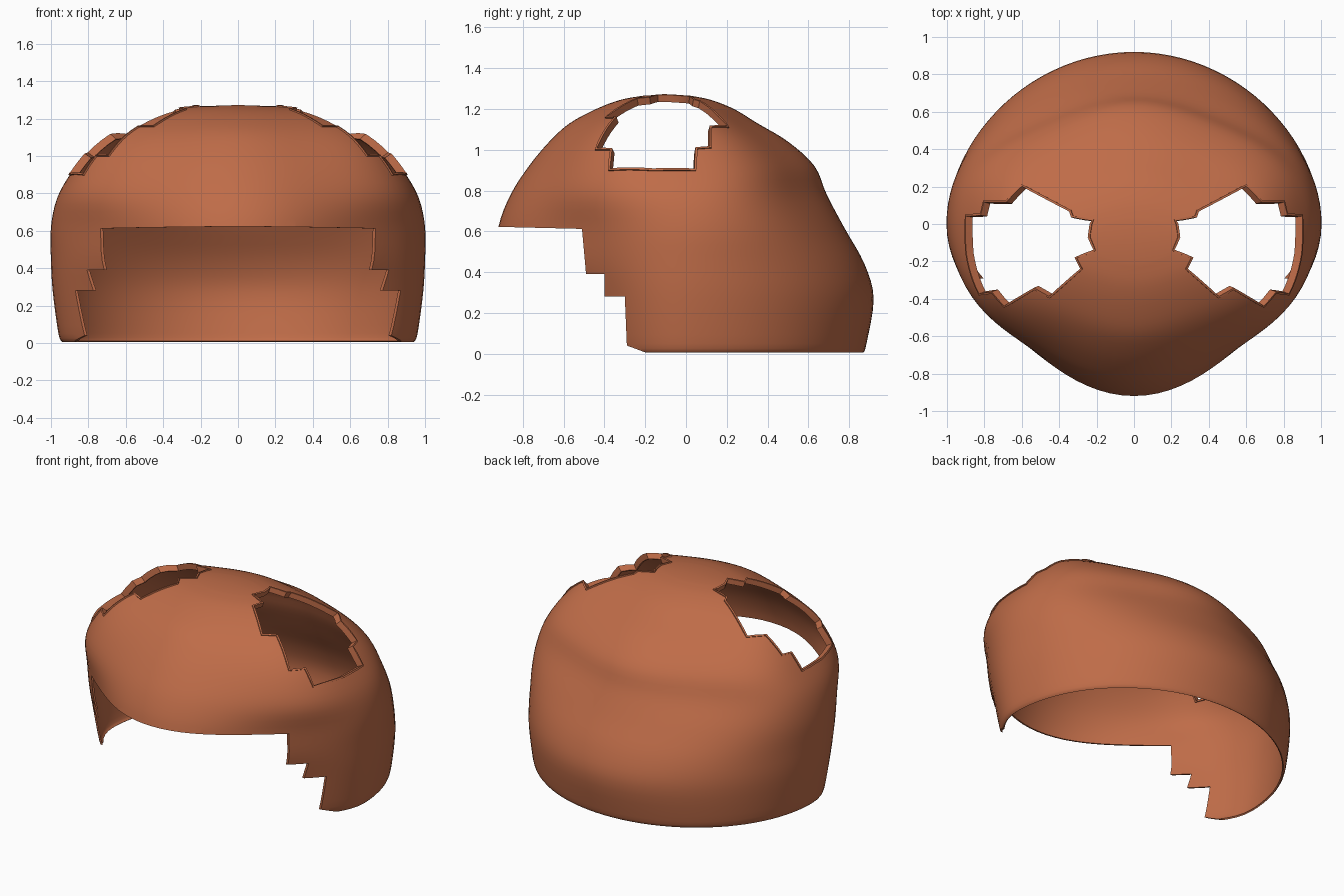
import bpy, bmesh, math
from mathutils import Vector
from mathutils.bvhtree import BVHTree

if "Cube" in bpy.data.objects:
    bpy.data.objects.remove(bpy.data.objects["Cube"])

SEG = 96
mat = bpy.data.materials.new("terracotta")
mat.diffuse_color = (0.52, 0.15, 0.065, 1)
mat.use_nodes = True
mat.node_tree.nodes["Principled BSDF"].inputs["Base Color"].default_value = mat.diffuse_color

# Cross-sections: z, half width, front reach, back reach, centre y,
# front dent, back dent, fullness of the temples
ROWS = [
    (0.005, .94, .86, .87, 0, .19, .0, 0),
    (0.05, .96, .88, .885, 0, .18, .0, 0),
    (0.27, .99, .92, .92, 0, .15, .01, 0),
    (0.44, 1.0, .93, .875, 0, .11, .01, 0),
    (0.62, 1.0, .92, .775, 0, .09, .01, .02),
    (0.78, .965, .86, .69, -.02, .04, .02, .06),
    (0.92, .885, .77, .63, -.04, .01, .01, .08),
    (1.04, .79, .67, .50, -.06, .0, .0, .09),
    (1.13, .69, .57, .35, -.07, .01, .0, .09),
    (1.20, .57, .44, .235, -.08, .03, .03, .06),
    (1.245, .42, .32, .12, -.09, .05, .05, .03),
    (1.265, .22, .21, .02, -.09, .03, .03, 0),
]


def catmull(a, b, c, d, t):
    return tuple(0.5 * (2*q + (r-p)*t + (2*p-5*q+4*r-s)*t*t + (3*q-p-3*r+s)*t**3)
                 for p, q, r, s in zip(a, b, c, d))


def smooth_rows(rows, sub=4):
    out = []
    for i in range(len(rows) - 1):
        a, d = rows[max(i-1, 0)], rows[min(i+2, len(rows)-1)]
        out += [catmull(a, rows[i], rows[i+1], d, k/sub) for k in range(sub)]
    return out + [rows[-1]]


def make_object(name, bm):
    bmesh.ops.recalc_face_normals(bm, faces=bm.faces)
    me = bpy.data.meshes.new(name)
    bm.to_mesh(me)
    bm.free()
    me.materials.append(mat)
    ob = bpy.data.objects.new(name, me)
    bpy.context.collection.objects.link(ob)
    return ob


def finish(ob):
    """Bake modifiers and shade smoothly with crisp edges."""
    bpy.ops.object.select_all(action='DESELECT')
    bpy.context.view_layer.objects.active = ob
    ob.select_set(True)
    for m in list(ob.modifiers):
        bpy.ops.object.modifier_apply(modifier=m.name)
    bpy.ops.object.shade_smooth_by_angle(angle=math.radians(35))


# Domed shell
bm = bmesh.new()
rings = []
for z, w, f, b, cy, df, db, e in smooth_rows(ROWS):
    ring = []
    for i in range(SEG):
        a = 2 * math.pi * i / SEG
        s, c = math.sin(a), math.cos(a)
        reach, dent = (b - cy, db) if s > 0 else (f + cy, df)
        k = 1 + (e * math.cos(2*a) - dent) * math.sin(2*a)**2
        ring.append(bm.verts.new((w*c*k, cy + reach*s*k, z)))
    rings.append(ring)
for lo, hi in zip(rings, rings[1:]):
    for i in range(SEG):
        j = (i+1) % SEG
        bm.faces.new((lo[i], lo[j], hi[j], hi[i]))
tip = bm.verts.new((0, -.09, 1.272))
for i in range(SEG):
    bm.faces.new((rings[-1][i], rings[-1][(i+1) % SEG], tip))
bmesh.ops.recalc_face_normals(bm, faces=bm.faces)
bvh = BVHTree.FromBMesh(bm)
shell = make_object("cap_shell", bm)
solid = shell.modifiers.new("thickness", 'SOLIDIFY')
solid.thickness = 0.01
solid.offset = -1

# Stepped face opening (side outline swept across x)
face = [(-1.2, -.1), (-1.2, .63), (-.92, .622), (-.51, .612), (-.49, .39), (-.4, .39),
        (-.4, .28), (-.3, .28), (-.29, .04), (-.19, .003), (-.19, -.1)]
bm = bmesh.new()
ends = [[bm.verts.new((x, y, z)) for y, z in face] for x in (-1.2, 1.2)]
for end in ends:
    bm.faces.new(end)
for i in range(len(face)):
    j = (i+1) % len(face)
    bm.faces.new((ends[0][i], ends[0][j], ends[1][j], ends[1][i]))
cutters = [make_object("face_cutter", bm)]

# Stepped ear holes: lower outline seen from the side (y, z), upper from above (x, y)
hole_side = [(.205, 1.11), (.12, 1.11), (.12, 1.01), (.05, 1.005), (.045, .9),
             (-.16, .9), (-.375, .9), (-.365, 1.0), (-.44, 1.0)]
hole_top = [(.53, -.345), (.45, -.39), (.28, -.24), (.31, -.18), (.21, -.14), (.24, -.07),
            (.23, 0), (.22, .02), (.33, .04), (.34, .07)]
core = Vector((0, -.08, .45))
outline = [bvh.ray_cast(Vector((3, y, z)), Vector((-1, 0, 0)))[0] for y, z in hole_side]
outline += [bvh.ray_cast(Vector((x, y, 3)), Vector((0, 0, -1)))[0] for x, y in hole_top]
middle = sum(outline, Vector()) / len(outline)

# Outline points spread along each edge, lying on the dome
edge = []
for p, q in zip(outline, outline[1:] + outline[:1]):
    n = max(1, round((q - p).length / .05))
    for k in range(n):
        d = (p.lerp(q, k/n) - core).normalized()
        edge.append(bvh.ray_cast(core, d)[0])

for side, sx in (("left", -1), ("right", 1)):
    flip = Vector((sx, 1, 1))
    # Cone cutter from the core of the dome
    bm = bmesh.new()
    inner = bm.verts.new(core * flip)
    outer = bm.verts.new((core + (middle - core) * 1.6) * flip)
    rim = [bm.verts.new((core + (p - core) * 1.3) * flip) for p in edge]
    for i in range(len(rim)):
        j = (i+1) % len(rim)
        bm.faces.new((inner, rim[i], rim[j]))
        bm.faces.new((outer, rim[j], rim[i]))
    cutters.append(make_object(side + "_ear_cutter", bm))

    # Thin rim turned inward around the hole
    bm = bmesh.new()
    bands = [[bm.verts.new((core + (p - core) * s) * flip) for p in edge] for s in (1.008, .965)]
    for i in range(len(edge)):
        j = (i+1) % len(edge)
        bm.faces.new((bands[0][i], bands[0][j], bands[1][j], bands[1][i]))
    rim_ob = make_object(side + "_ear_rim", bm)
    m = rim_ob.modifiers.new("thickness", 'SOLIDIFY')
    m.thickness = 0.012
    m.offset = 0
    finish(rim_ob)

for c in cutters:
    c.hide_render = True
    m = shell.modifiers.new(c.name, 'BOOLEAN')
    m.operation = 'DIFFERENCE'
    m.solver = 'EXACT'
    m.object = c
finish(shell)
for c in cutters:
    bpy.data.objects.remove(c, do_unlink=True)
